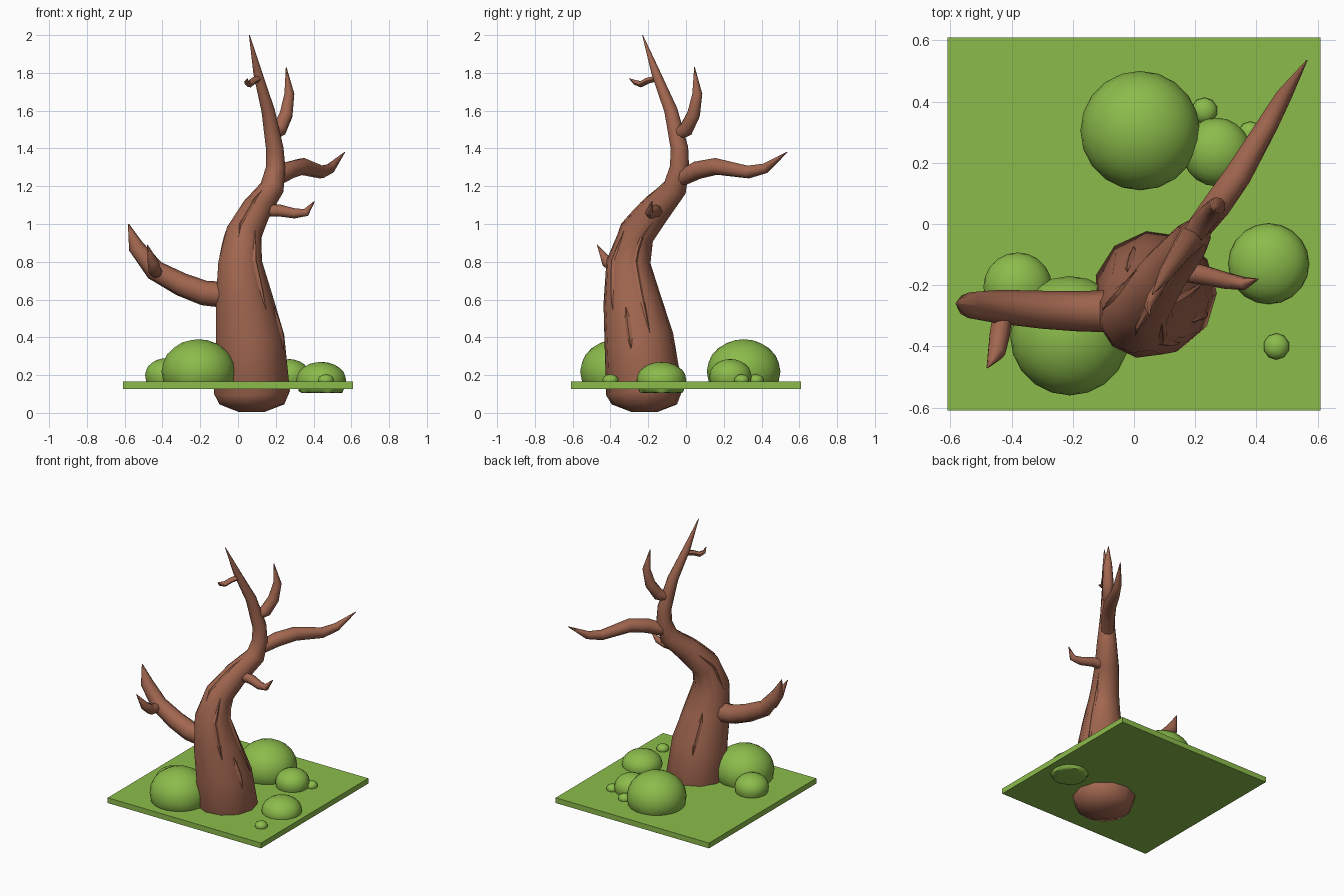
import bpy, bmesh, math
from mathutils import Vector

cube = bpy.data.objects.get("Cube")
if cube:
    bpy.data.objects.remove(cube, do_unlink=True)


def material(name, rgb):
    m = bpy.data.materials.new(name)
    m.use_nodes = True
    m.diffuse_color = (*rgb, 1)
    m.node_tree.nodes["Principled BSDF"].inputs["Base Color"].default_value = (*rgb, 1)
    return m


BROWN = material("bark brown", (0.36, 0.135, 0.08))
GREEN = material("leaf green", (0.26, 0.50, 0.07))


def finish(name, bm, mat, angle=None):
    bmesh.ops.recalc_face_normals(bm, faces=bm.faces)
    mesh = bpy.data.meshes.new(name)
    bm.to_mesh(mesh)
    bm.free()
    mesh.materials.append(mat)
    ob = bpy.data.objects.new(name, mesh)
    bpy.context.collection.objects.link(ob)
    if angle:
        bpy.ops.object.select_all(action='DESELECT')
        ob.select_set(True)
        bpy.context.view_layer.objects.active = ob
        bpy.ops.object.shade_smooth_by_angle(angle=math.radians(angle))
    return ob


def frames(path):
    """Centre, radius, tangent and two side axes at each point of a path."""
    pts = [Vector(p[:3]) for p in path]
    out = []
    for i, p in enumerate(pts):
        t = (pts[min(i + 1, len(pts) - 1)] - pts[max(i - 1, 0)]).normalized()
        if not out:
            u = Vector((1, 0, 0)) if abs(t.x) < 0.7 else Vector((0, 0, 1))
        u = (u - t * u.dot(t)).normalized()
        out.append((p, path[i][3], u, t.cross(u)))
    return out


def limb(name, path, sides):
    bm = bmesh.new()
    rings = []
    for p, r, u, v in frames(path):
        rings.append([bm.verts.new(p + r * (u * math.cos(a) + v * math.sin(a)))
                      for a in (math.tau * k / sides for k in range(sides))])
    for a, b in zip(rings, rings[1:]):
        for k in range(sides):
            n = (k + 1) % sides
            bm.faces.new((a[k], a[n], b[n], b[k]))
    bm.faces.new(rings[0])
    bm.faces.new(rings[-1])
    return finish(name, bm, BROWN, 60)


# Leaning trunk: x, y, z, radius
TRUNK = [(.07, -.22, .005, .07), (.07, -.22, .045, .175), (.07, -.22, .11, .205),
         (.06, -.25, .4, .185), (.03, -.285, .6, .155), (.01, -.305, .8, .118),
         (.03, -.26, .95, .095), (.1, -.155, 1.08, .08), (.18, -.06, 1.19, .065),
         (.2, -.035, 1.3, .052), (.195, -.035, 1.4, .047), (.16, -.08, 1.6, .036),
         (.105, -.16, 1.8, .024), (.06, -.23, 2.0, .002)]
limb("trunk", TRUNK, 11)

# Branches
limb("low_right_branch", [(-.02, -.285, .62, .07), (-.18, -.285, .635, .066),
     (-.3, -.28, .68, .062), (-.44, -.27, .755, .055),
     (-.54, -.265, .88, .042), (-.58, -.26, 1.0, .003)], 8)
limb("low_right_twig", [(-.43, -.29, .745, .033), (-.44, -.36, .75, .035),
     (-.45, -.42, .8, .03), (-.48, -.47, .89, .002)], 7)
limb("back_branch", [(.2, -.03, 1.24, .042), (.27, .06, 1.285, .048),
     (.34, .16, 1.305, .046), (.44, .33, 1.275, .035),
     (.49, .42, 1.295, .027), (.565, .535, 1.38, .002)], 8)
limb("upper_branch", [(.185, -.045, 1.475, .032), (.22, 0, 1.5, .04),
     (.255, .04, 1.58, .037), (.272, .06, 1.69, .028), (.255, .045, 1.83, .002)], 8)
limb("left_twig", [(.12, -.15, 1.07, .035), (.22, -.165, 1.07, .033),
     (.3, -.185, 1.055, .028), (.36, -.195, 1.06, .022), (.405, -.18, 1.12, .002)], 7)
limb("top_twig", [(.11, -.155, 1.77, .018), (.085, -.2, 1.76, .018),
     (.06, -.24, 1.74, .018), (.045, -.27, 1.75, .013), (.05, -.3, 1.77, .002)], 6)


# Slender bark ridges lying on the trunk
def bark(name, degrees, low, high, width):
    rings = frames(TRUNK)
    bm = bmesh.new()
    rows = []
    steps = 8
    for i in range(steps + 1):
        f = i / steps
        z = low + (high - low) * f
        k = next(j for j in range(len(rings) - 1) if rings[j + 1][0].z >= z)
        a, b = rings[k], rings[k + 1]
        s = (z - a[0].z) / (b[0].z - a[0].z)
        p, u, v = (a[j].lerp(b[j], s) for j in (0, 2, 3))
        r = a[1] + (b[1] - a[1]) * s
        swell = math.sin(math.pi * f)
        row = []
        for side in (-1, 0, 1):
            t = math.radians(degrees) + side * width * swell / r
            reach = r * 0.98 + (0.009 * swell if side == 0 else -0.004)
            row.append(bm.verts.new(p + reach * (u * math.cos(t) + v * math.sin(t))))
        rows.append(row)
    for a, b in zip(rows, rows[1:]):
        for k in (0, 1):
            bm.faces.new((a[k], a[k + 1], b[k + 1], b[k]))
    return finish(name, bm, BROWN)


for i, ridge in enumerate([(-15, .33, .55, .02), (-45, .55, .95, .02),
                           (20, .4, 1.05, .02), (-100, .88, 1.16, .018),
                           (110, .35, .65, .02), (170, .8, 1.05, .015)]):
    bark(f"bark_ridge_{i + 1}", *ridge)

# Ground slab
bm = bmesh.new()
bmesh.ops.create_cube(bm, size=1)
for v in bm.verts:
    v.co = (v.co.x * 1.22, v.co.y * 1.22, .146 + v.co.z * .038)
finish("ground_slab", bm, GREEN)

# Round bushes with flattened bottoms: x, y, centre z, radius, top z, bottom z
BUSHES = [(.02, .305, .22, .195, .39, .14), (-.21, -.365, .22, .195, .39, .14),
          (-.38, -.205, .2, .112, .29, .14), (.27, .235, .195, .112, .285, .14),
          (.44, -.13, .175, .132, .27, .105), (.23, .37, .175, .043, .205, .14),
          (.38, .295, .175, .04, .205, .14), (.465, -.4, .175, .043, .205, .14)]
for i, (x, y, z, r, top, bottom) in enumerate(BUSHES):
    bm = bmesh.new()
    bmesh.ops.create_icosphere(bm, subdivisions=3 if r > .1 else 2, radius=1)
    for v in bm.verts:
        h = v.co.z * (top - z if v.co.z > 0 else r)
        v.co = (x + v.co.x * r, y + v.co.y * r, max(z + h, bottom))
    finish(f"bush_{i + 1}", bm, GREEN, 50)
